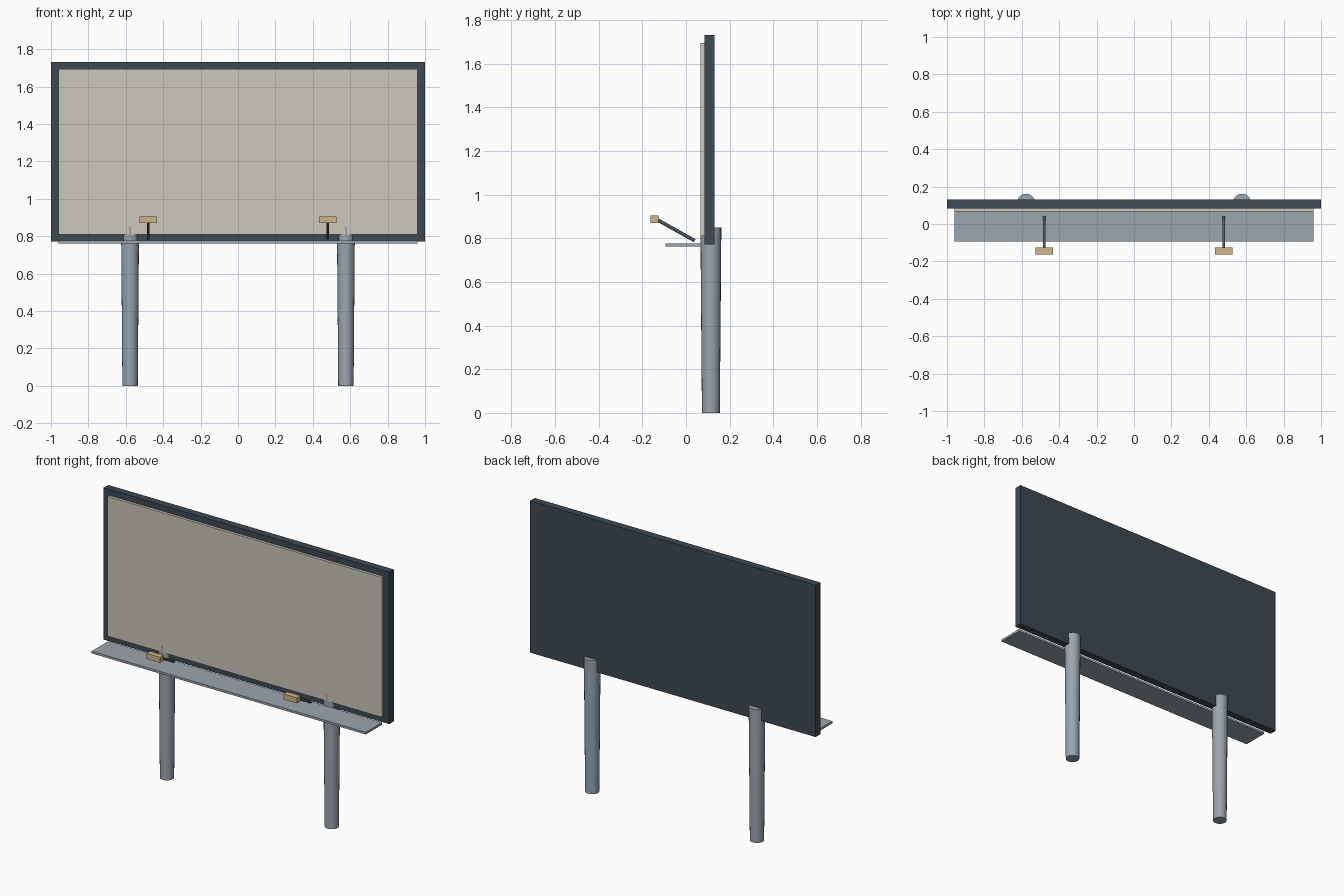
import bpy
import math
from mathutils import Vector

cube = bpy.data.objects.get("Cube")
if cube:
    bpy.data.objects.remove(cube, do_unlink=True)


def material(name, rgb):
    mat = bpy.data.materials.new(name)
    mat.use_nodes = True
    color = (*rgb, 1.0)
    mat.diffuse_color = color
    mat.node_tree.nodes["Principled BSDF"].inputs["Base Color"].default_value = color
    return mat


dark_frame = material("dark_slate", (0.047, 0.067, 0.085))
beige = material("warm_beige", (0.60, 0.57, 0.50))
steel = material("grey_steel", (0.33, 0.38, 0.42))
dark_metal = material("dark_metal", (0.08, 0.095, 0.11))
tan = material("lamp_tan", (0.60, 0.47, 0.24))


def box(name, x, y, z, mat):
    """Box from (min, max) ranges on each axis."""
    ranges = (x, y, z)
    bpy.ops.mesh.primitive_cube_add(size=1, location=[sum(r) / 2 for r in ranges])
    obj = bpy.context.object
    obj.name = name
    obj.scale = [r[1] - r[0] for r in ranges]
    bpy.ops.object.transform_apply(location=False, rotation=False, scale=True)
    obj.data.materials.append(mat)
    return obj


def rod(name, start, end, r_start, r_end, sides, mat):
    """Tapered cylinder between two points."""
    start, end = Vector(start), Vector(end)
    axis = end - start
    bpy.ops.mesh.primitive_cone_add(vertices=sides, radius1=r_start, radius2=r_end,
                                    depth=axis.length, location=(start + end) / 2)
    obj = bpy.context.object
    obj.name = name
    obj.rotation_euler = axis.to_track_quat("Z", "Y").to_euler()
    obj.data.materials.append(mat)
    bpy.ops.object.shade_smooth_by_angle(angle=math.radians(40))
    return obj


# Board: dark backing frame with a raised poster panel
box("board_frame", (-1, 1), (0.084, 0.131), (0.771, 1.732), dark_frame)
box("poster_panel", (-0.96, 0.96), (0.067, 0.09), (0.81, 1.695), beige)

# Service walkway below the panel
box("walkway", (-0.96, 0.96), (-0.093, 0.071), (0.762, 0.776), steel)

# Posts and lamps on both sides
for side, s in (("left", 1), ("right", -1)):
    rod(side + "_post", (s * 0.577, 0.114, 0), (s * 0.577, 0.114, 0.849),
        0.041, 0.048, 20, steel)
    x = s * 0.48
    rod(side + "_lamp_arm", (x, 0.04, 0.789), (x, -0.135, 0.887),
        0.008, 0.008, 10, dark_metal)
    box(side + "_lamp", (x - 0.047, x + 0.047), (-0.163, -0.126), (0.87, 0.905), tan)
